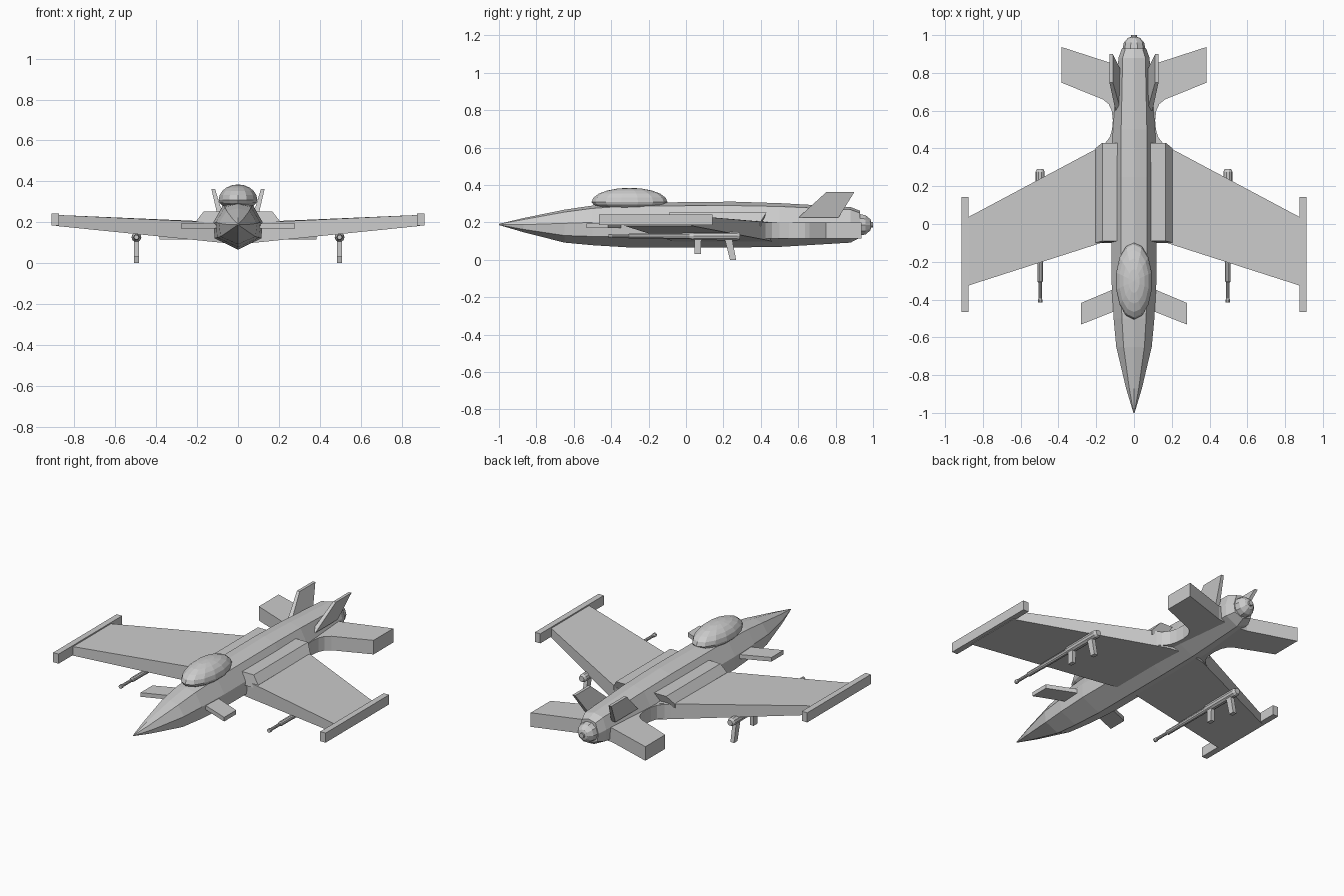
import bpy, bmesh, math


def make(name, verts, faces):
    me = bpy.data.meshes.new(name)
    me.from_pydata(verts, [], faces)
    bm = bmesh.new()
    bm.from_mesh(me)
    bmesh.ops.recalc_face_normals(bm, faces=bm.faces)
    bm.to_mesh(me)
    bm.free()
    ob = bpy.data.objects.new(name, me)
    bpy.context.collection.objects.link(ob)
    return ob


def mirror(ob):
    m = ob.modifiers.new("mirror", 'MIRROR')
    m.use_axis[0] = True
    return ob


def loft(name, rings):
    """Skin a list of equal-length vertex rings, capping both ends."""
    n = len(rings[0])
    verts = [v for r in rings for v in r]
    faces = [tuple(range(n)), tuple(range(len(verts) - n, len(verts)))]
    for i in range(len(rings) - 1):
        for j in range(n):
            k = (j + 1) % n
            faces.append((i * n + j, i * n + k, (i + 1) * n + k, (i + 1) * n + j))
    return make(name, verts, faces)


def slab(name, outline):
    """Mirrored plate; outline points are (x, y, z_low, z_high)."""
    return mirror(loft(name, [[(x, y, a) for x, y, a, b in outline],
                              [(x, y, b) for x, y, a, b in outline]]))


def lathe(name, x, z, profile, n):
    """Round part along y; profile is (y, radius)."""
    return loft(name, [[(x + r * math.cos(math.tau * j / n), y,
                         z + r * math.sin(math.tau * j / n)) for j in range(n)]
                       for y, r in profile])


# fuselage: y, top z, shoulder (x, z), side (x, z), chine (x, z), keel z
sections = [
    (-1.0, .192, .002, .191, .003, .189, .002, .187, .186),
    (-.87, .223, .025, .215, .042, .188, .036, .163, .148),
    (-.65, .268, .055, .255, .094, .195, .085, .130, .092),
    (-.50, .290, .064, .275, .108, .200, .102, .125, .078),
    (-.30, .305, .070, .288, .119, .203, .115, .122, .066),
    (.25, .311, .070, .290, .119, .203, .115, .122, .066),
    (.50, .303, .068, .285, .112, .203, .108, .124, .069),
    (.88, .282, .060, .268, .082, .200, .078, .130, .092),
    (.93, .262, .045, .250, .064, .190, .056, .140, .118),
]
rings = []
for y, zt, ax, az, bx, bz, cx, cz, zb in sections:
    side = [(ax, y, az), (bx, y, bz), (cx, y, cz)]
    rings.append([(0, y, zt)] + side + [(0, y, zb)] +
                 [(-x, yy, z) for x, yy, z in reversed(side)])
loft("fuselage", rings)

# tail nozzle
lathe("tail_nozzle", 0, .187,
      [(.89, .072), (.93, .060), (.96, .054), (.985, .032), (.99, .016), (1.0, .015)], 10)

# canopy
bm = bmesh.new()
bmesh.ops.create_uvsphere(bm, u_segments=14, v_segments=10, radius=1)
for v in bm.verts:
    v.co = (v.co.x * .097, v.co.y * .203 - .302, v.co.z * (.076 if v.co.z > 0 else .045) + .309)
me = bpy.data.meshes.new("canopy")
bm.to_mesh(me)
bm.free()
bpy.context.collection.objects.link(bpy.data.objects.new("canopy", me))

# main wings, swept forward
slab("wing", [(.05, -.06, .097, .20), (.12, -.083, .104, .20), (.89, -.33, .182, .236),
              (.89, .03, .182, .236), (.12, .44, .104, .20), (.05, .46, .097, .20)])

# wing tip rails
slab("tip_rail", [(.876, -.465, .185, .243), (.912, -.465, .185, .243),
                  (.912, .143, .185, .243), (.876, .143, .185, .243)])

# wing root ducts with sloped outer side
mirror(loft("root_duct", [[(.07, y0, .18), (.205, y0, .18), (.205, y0, .205),
                           (.168, y1, .253), (.07, y1, .253)]
                          for y0, y1 in ((-.10, -.09), (.40, .43))]))

# tailplanes, blended forward into the wing root
slab("tailplane", [(x, y, .115, .2) for x, y in
                   [(.05, .38), (.20, .395), (.155, .425), (.128, .46), (.116, .50), (.112, .55),
                    (.118, .60), (.134, .635), (.165, .66), (.384, .748), (.384, .937),
                    (.10, .845), (.05, .84)]])

# canards
slab("canard", [(x, y, .17, .195) for x, y in
                [(.06, -.445), (.28, -.532), (.28, -.418), (.06, -.325)]])

# twin canted fins
mirror(loft("tail_fin", [
    [(.070, .60, .225), (.098, .60, .225), (.098, .815, .225), (.070, .815, .225)],
    [(.112, .75, .362), (.130, .75, .362), (.130, .90, .362), (.112, .90, .362)]]))

# underwing guns
mirror(lathe("gun", .497, .127,
             [(-.415, .012), (-.40, .012), (-.395, .009), (-.31, .009), (-.305, .014), (-.20, .014),
              (-.19, .015), (.02, .016), (.04, .023), (.275, .024), (.29, .017)], 10))

# gun grip and magazine
for name, z, top, bottom in (("gun_magazine", .032, (.045, .082), (.045, .08)),
                             ("gun_grip", .0, (.205, .245), (.235, .268))):
    mirror(loft(name, [[(x, y, h) for x, y in ((.485, a), (.509, a), (.509, b), (.485, b))]
                       for (a, b), h in ((top, .12), (bottom, z))]))
